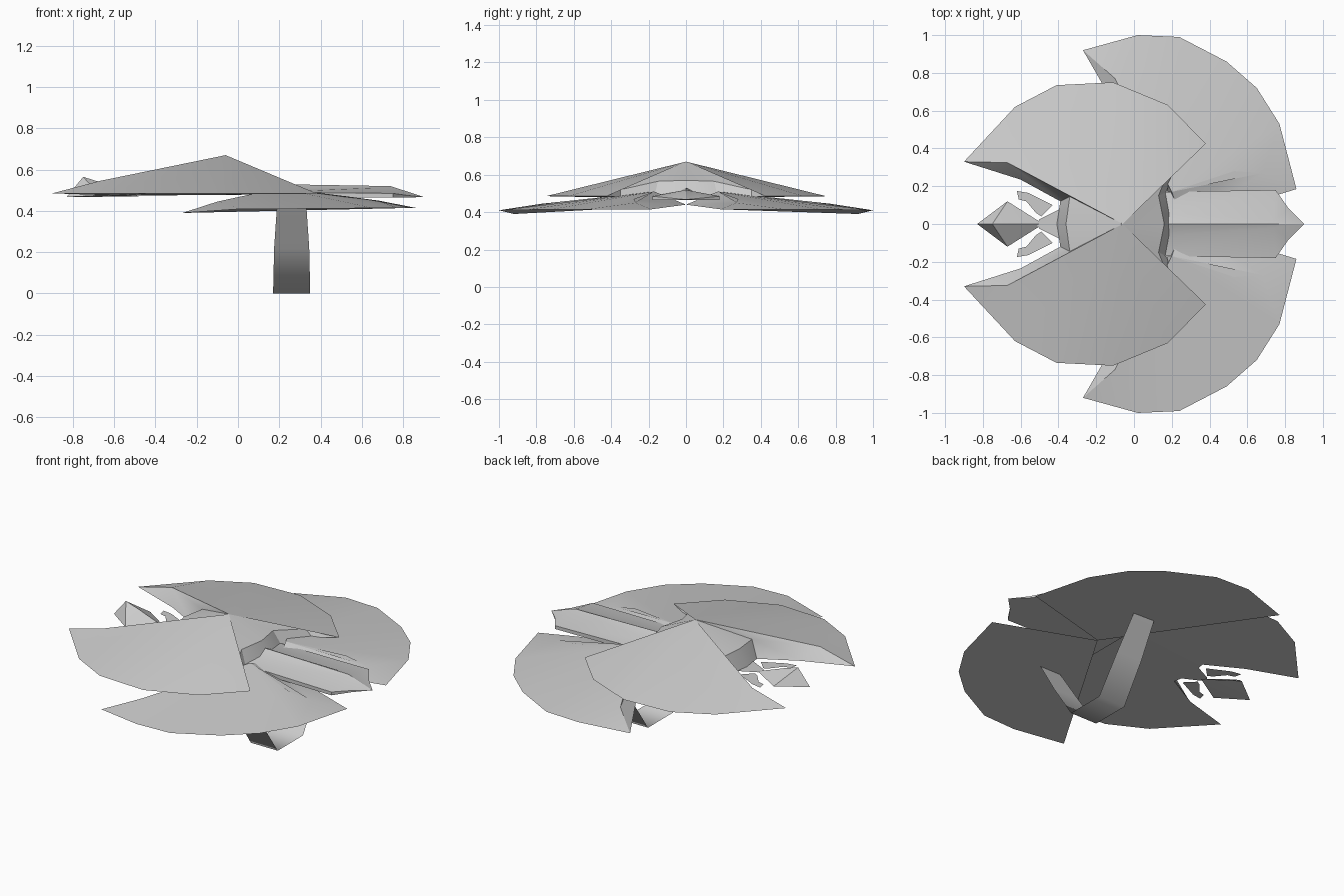
import bpy, bmesh, math
from mathutils import Vector

cube = bpy.data.objects.get("Cube")
if cube:
    bpy.data.objects.remove(cube, do_unlink=True)

grey = bpy.data.materials.new("hull_grey")
grey.use_nodes = True
COLOUR = (0.6, 0.6, 0.6, 1)
grey.diffuse_color = COLOUR
grey.node_tree.nodes["Principled BSDF"].inputs["Base Color"].default_value = COLOUR


def build(name, faces, angle=25, mirrored=True):
    """Make one object from polygons, mirrored across y = 0."""
    bm = bmesh.new()
    for side in ((1, -1) if mirrored else (1,)):
        for face in faces:
            pts = [Vector((p[0], p[1] * side, p[2])) for p in face]
            bm.faces.new([bm.verts.new(p) for p in pts[::side]])
    bmesh.ops.remove_doubles(bm, verts=bm.verts, dist=0.0005)
    bmesh.ops.recalc_face_normals(bm, faces=bm.faces)
    mesh = bpy.data.meshes.new(name)
    bm.to_mesh(mesh)
    bm.free()
    mesh.materials.append(grey)
    ob = bpy.data.objects.new(name, mesh)
    bpy.context.collection.objects.link(ob)
    bpy.ops.object.select_all(action='DESELECT')
    bpy.context.view_layer.objects.active = ob
    ob.select_set(True)
    bpy.ops.object.shade_smooth_by_angle(angle=math.radians(angle))
    return ob


def fan(centre, rim):
    return [(centre, a, b) for a, b in zip(rim, rim[1:])]


def strip(upper, lower):
    """Walls between two edges with equal point counts; shared ends become triangles."""
    out = []
    for i in range(len(upper) - 1):
        quad = [upper[i], upper[i + 1], lower[i + 1], lower[i]]
        out.append(list(dict.fromkeys(quad)))
    return out


def at(z, points):
    return [(x, y, z) for x, y in points]


# Upper hull: shallow peaked roof, notched front and back, flat underside
apex = (-.06, 0, .67)
rim = at(.485, [(.38, .425), (.18, .63), (-.11, .75), (-.41, .735), (-.63, .62)])
tip = (-.9, .33, .485)
back_top = [(.16, 0, .57), (.13, .15, .565), (.21, .35, .52), rim[0]]
back_low = [(.21, 0, .48), (.17, .17, .48), (.25, .35, .48), rim[0]]
front_top = [tip, (-.67, .325, .545), (-.34, .145, .57), (-.36, 0, .575)]
front_low = [tip, (-.6, .235, .475), (-.39, .12, .475), (-.41, 0, .475)]
faces = fan(apex, back_top + rim[1:] + front_top[1:])
faces += [(rim[-1], tip, front_top[1])]
faces += strip(back_top, back_low) + strip(front_top, front_low)
faces += [back_low + rim[1:] + front_low]
build("upper_hull", faces)

# Lower wings: swept discs meeting on the centre line
crown = (.2, .17, .51)
hub = (.26, 0, .44)
wing_tip = (-.27, .92, .39)
shoulder = (-.1, .77, .445)
wing_rim = [(.02, 1, .41), (.24, .99, .41), (.49, .86, .412),
            (.65, .72, .415), (.77, .53, .415)]
heel = (.86, .185, .415)
crease = [(.68, .27, .45), (.53, .28, .47)]
faces = fan(crown, [shoulder] + wing_rim + crease)
faces += [(wing_rim[0], wing_tip, shoulder), (wing_rim[-1], heel, crease[0])]
faces += fan(hub, [heel] + crease + [crown, shoulder, wing_tip])
faces += [[hub, wing_tip] + wing_rim + [heel]]
build("lower_wings", faces)

# Tail deck: ridged tongue ending in a point
ridge = [(.15, 0, .53), (.74, 0, .52), (.9, 0, .467)]
inner = [(.15, .06, .5), (.74, .02, .515), ridge[2]]
edge = [(.15, .17, .49), (.75, .18, .485), (.82, .08, .475), ridge[2]]
low = at(.465, [(p[0], p[1]) for p in edge[:3]]) + [ridge[2]]
faces = strip(ridge, inner) + strip(inner[:2], edge[:2])
faces += fan(inner[1], edge[1:]) + strip(edge, low)
faces += [low + [(.15, 0, .465)]]
build("tail_deck", faces)

# Front pod: faceted diamond
nose, side, stern = (-.83, 0, .467), (-.67, .12, .475), (-.48, 0, .47)
peak, saddle = (-.75, 0, .565), (-.67, 0, .54)
build("front_pod", [(nose, side, peak), (peak, side, saddle), (saddle, side, stern),
                    (nose, side, stern)], 50)

# Small fins and link plates behind the pod
build("pod_fins", [at(.475, [(-.62, .175), (-.56, .165), (-.43, .1), (-.49, .04),
                             (-.52, .06), (-.57, .12), (-.61, .13)])])
build("pod_link", [at(.478, [(-.52, 0), (-.5, .025), (-.39, .08), (-.39, 0)])])

# Support strut: thin bent band beneath the wings
path = [(-.43, .47), (-.27, .22), (-.12, 0), (.12, 0), (.27, .22), (.43, .47)]
half = [.068, .085, .09, .09, .085, .068]
left = [(.26 - w, y, z) for (y, z), w in zip(path, half)]
right = [(.26 + w, y, z) for (y, z), w in zip(path, half)]
build("support_strut", strip(left, right), 60, mirrored=False)
